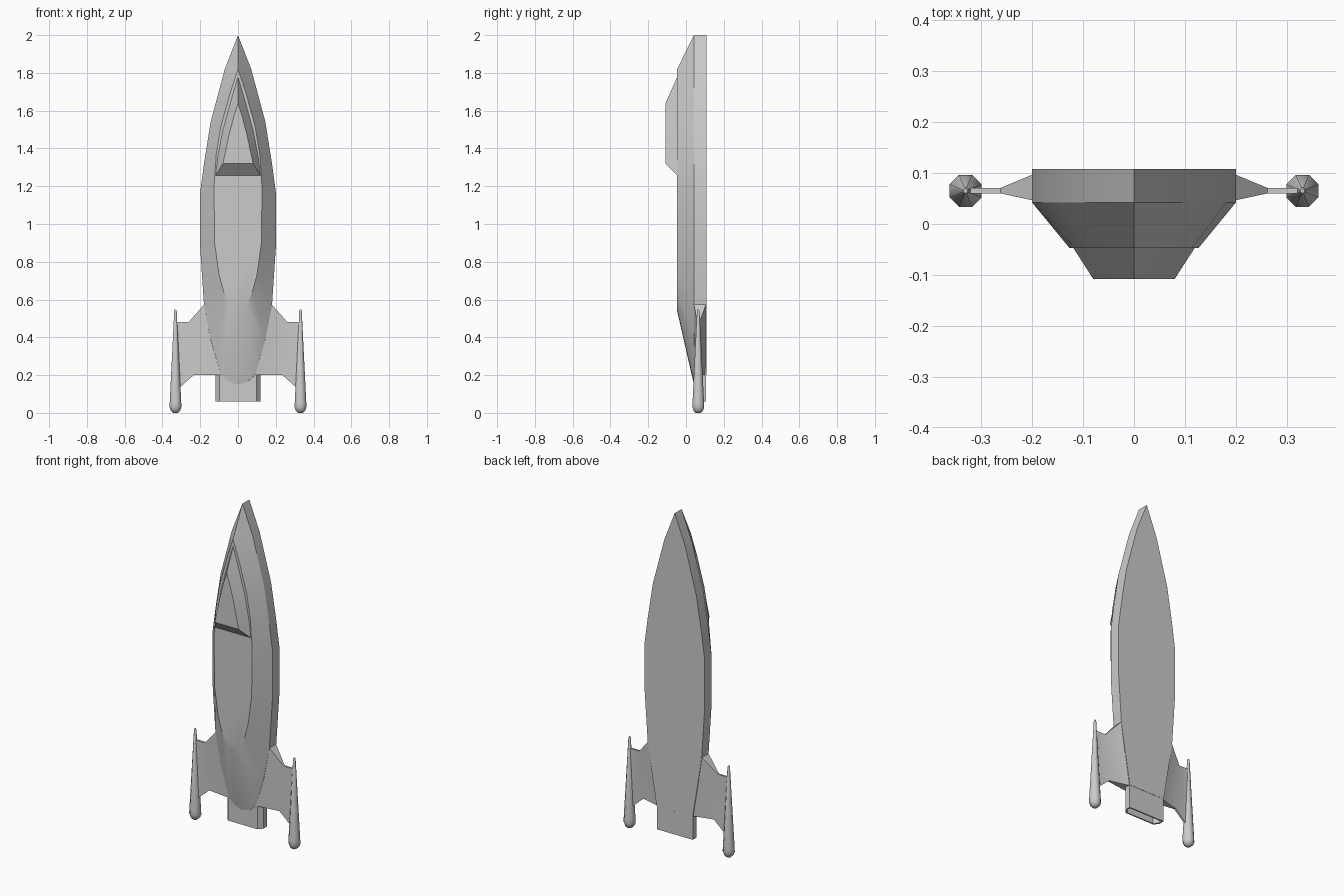
import bpy, bmesh, math

if "Cube" in bpy.data.objects:
    bpy.data.objects.remove(bpy.data.objects["Cube"], do_unlink=True)

grey = bpy.data.materials.new("light_grey")
grey.use_nodes = True
grey.diffuse_color = (0.6, 0.6, 0.6, 1)
grey.node_tree.nodes["Principled BSDF"].inputs["Base Color"].default_value = (0.6, 0.6, 0.6, 1)


def loft(name, rings, caps=(True, True), smooth=30):
    """Skin equal-length rings of points, optionally capping both ends."""
    bm = bmesh.new()
    vs = [[bm.verts.new(p) for p in ring] for ring in rings]
    n = len(rings[0])
    for a, b in zip(vs, vs[1:]):
        for i in range(n):
            j = (i + 1) % n
            bm.faces.new((a[i], a[j], b[j], b[i]))
    if caps[0]:
        bm.faces.new(vs[0])
    if caps[1]:
        bm.faces.new(vs[-1])
    bmesh.ops.recalc_face_normals(bm, faces=bm.faces)
    mesh = bpy.data.meshes.new(name)
    bm.to_mesh(mesh)
    bm.free()
    mesh.materials.append(grey)
    obj = bpy.data.objects.new(name, mesh)
    bpy.context.collection.objects.link(obj)
    bpy.ops.object.select_all(action='DESELECT')
    obj.select_set(True)
    bpy.context.view_layer.objects.active = obj
    bpy.ops.object.shade_smooth_by_angle(angle=math.radians(smooth))
    return obj


def outline(half, y, closed=True):
    """Mirror a half outline of (x, z) points into a ring at depth y."""
    left = half[1:-1] if closed else half[1:]
    return [(x, y, z) for x, z in half] + [(-x, y, z) for x, z in reversed(left)]


# Hull: flat back, straight rim, sloped shoulders, flat front panel
upper = [(0, 2), (.07, 1.82), (.145, 1.54), (.18, 1.32), (.2, 1.17), (.2, .87), (.18, .57)]
rim = upper + [(.145, .39), (.09, .2), (.05, .165), (0, .15)]
back = upper + [(.153, .4), (.12, .2), (.06, .2), (0, .2)]
panel = [(0, 1.82), (.04, 1.7), (.09, 1.52), (.115, 1.37), (.127, 1.2), (.124, .9),
         (.1, .73), (.075, .64), (.045, .575), (.025, .55), (0, .54)]
loft("hull", [outline(back, .108), outline(rim, .042), outline(panel, -.047)])

# Cockpit canopy: raised block tapering to the nose
base = [(0, 1.78), (.03, 1.68), (.08, 1.5), (.107, 1.36), (.12, 1.255)]
roof = [(0, 1.64), (.022, 1.57), (.048, 1.47), (.067, 1.38), (.08, 1.32)]
loft("canopy", [outline(base, -.046, False), outline(roof, -.108, False)])


# Exhaust: hollow box with chamfered front corners
def exhaust_ring(z, inset):
    w, f, b = .12 - inset, .045 + inset, .107 - inset
    pts = [(w, b), (w, f + .025), (w - .022, f), (-w + .022, f), (-w, f + .025), (-w, b)]
    return [(x, y, z) for x, y in pts]


loft("exhaust", [exhaust_ring(.24, 0), exhaust_ring(.06, 0),
                 exhaust_ring(.06, .008), exhaust_ring(.2, .008)])


# Wings and pods, one per side
def wing_ring(s, stations):
    return [(s * x, y, z) for x, y, z in stations]


for side, s in (("left", 1), ("right", -1)):
    sections = [
        [(.178, .042, .575), (.178, .106, .575), (.1, .106, .2), (.088, .042, .2)],
        [(.262, .06, .48), (.262, .071, .48), (.235, .071, .2), (.235, .06, .2)],
        [(.33, .06, .48), (.33, .071, .48), (.33, .071, .115), (.33, .06, .115)],
    ]
    loft(side + "_wing", [wing_ring(s, sec) for sec in sections])

    profile = [(.014, 0), (.027, .012), (.034, .032), (.033, .055), (.007, .54), (.004, .547)]
    rings = [[(s * .331 + r * math.cos(a * math.pi / 4 + math.pi / 8),
               .065 + r * math.sin(a * math.pi / 4 + math.pi / 8), z)
              for a in range(8)] for r, z in profile]
    loft(side + "_pod", rings, smooth=50)
